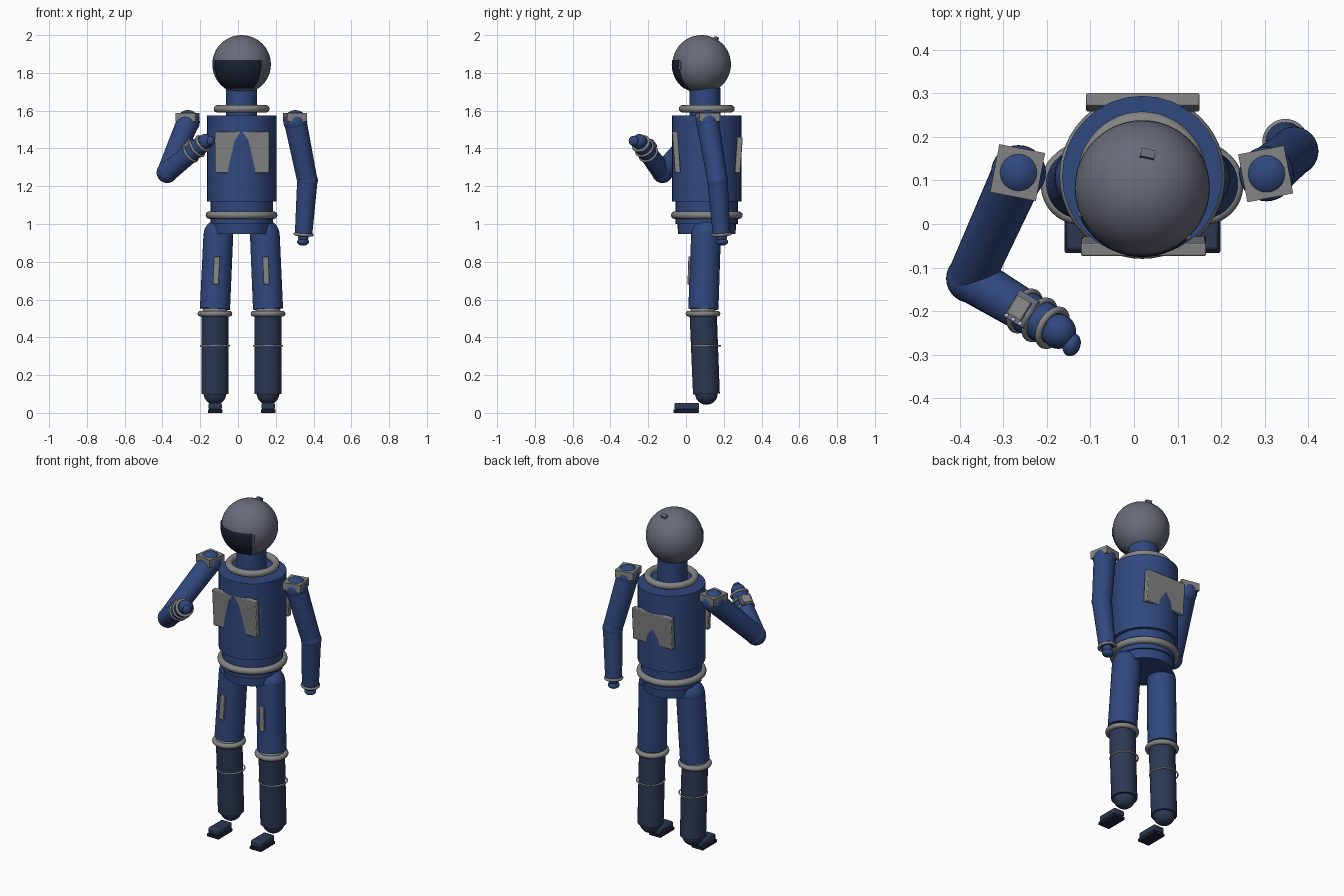
import bpy, bmesh, math
from mathutils import Vector, Euler

if "Cube" in bpy.data.objects:
    bpy.data.objects.remove(bpy.data.objects["Cube"])


def material(name, rgb):
    m = bpy.data.materials.new(name)
    m.diffuse_color = (*rgb, 1)
    m.use_nodes = True
    m.node_tree.nodes["Principled BSDF"].inputs["Base Color"].default_value = m.diffuse_color
    return m


SUIT = material("suit_blue", (0.03, 0.065, 0.21))
BOOT = material("boot_slate", (0.025, 0.04, 0.085))
SHELL = material("helmet_grey", (0.14, 0.15, 0.19))
METAL = material("metal_grey", (0.23, 0.23, 0.23))
DARK = material("visor_dark", (0.01, 0.016, 0.032))
LIGHT = material("light_grey", (0.6, 0.6, 0.6))


def finish(name, mat):
    o = bpy.context.object
    o.name = name
    o.data.materials.append(mat)
    bpy.ops.object.shade_smooth_by_angle(angle=math.radians(35))
    return o


def rod(name, a, b, r1, r2, mat):
    a, b = Vector(a), Vector(b)
    rot = (b - a).to_track_quat('Z', 'Y').to_euler()
    bpy.ops.mesh.primitive_cone_add(vertices=32, radius1=r1, radius2=r2, depth=(b - a).length,
                                    location=(a + b) / 2, rotation=rot)
    return finish(name, mat)


def ball(name, p, r, mat, scale=(1, 1, 1), seg=32, rot=(0, 0, 0)):
    bpy.ops.mesh.primitive_uv_sphere_add(segments=seg, ring_count=seg // 2, radius=r, location=p, rotation=rot)
    bpy.context.object.scale = scale
    return finish(name, mat)


def ring(name, p, big, small, mat, axis=(0, 0, 1)):
    rot = Vector(axis).to_track_quat('Z', 'Y').to_euler()
    bpy.ops.mesh.primitive_torus_add(major_segments=48, minor_segments=12, major_radius=big,
                                     minor_radius=small, location=p, rotation=rot)
    return finish(name, mat)


def box(name, p, size, mat, rot=(0, 0, 0), bevel=0.0):
    bpy.ops.mesh.primitive_cube_add(size=1, location=p, rotation=rot)
    o = bpy.context.object
    o.scale = size
    bpy.ops.object.transform_apply(location=False, rotation=False, scale=True)
    if bevel:
        m = o.modifiers.new("bevel", 'BEVEL')
        m.width, m.segments = bevel, 2
    return finish(name, mat)


rad = math.radians
CX, CY = 0.019, 0.11

# Torso, waist, pelvis and the rings around them
rod("torso", (CX, CY, 1.12), (CX, CY, 1.575), 0.184, 0.184, SUIT)
rod("waist", (CX, CY, 1.0), (CX, CY, 1.125), 0.165, 0.165, SUIT)
rod("pelvis", (CX, CY, 0.948), (CX, CY, 1.04), 0.152, 0.158, SUIT)
ring("belt_ring", (CX, CY, 1.047), 0.17, 0.02, METAL)
ring("collar_ring", (CX, CY, 1.61), 0.128, 0.02, METAL)
rod("neck", (CX, 0.1, 1.57), (CX, 0.1, 1.72), 0.082, 0.082, SUIT)

# Chest and back plates, half sunk into the torso
box("chest_plate", (0.022, -0.051, 1.38), (0.287, 0.03, 0.22), METAL, (rad(4), 0, 0), 0.004)
box("back_plate", (0.02, 0.279, 1.365), (0.26, 0.03, 0.19), METAL, (rad(-4), 0, 0), 0.004)

# Helmet turned slightly to the side
HEAD = Vector((0.019, 0.083, 1.845))
TURN = rad(-12)
ball("helmet", HEAD, 0.155, SHELL, seg=48)

# Visor: patch of a slightly larger sphere
bm = bmesh.new()
rows = []
for i in range(13):
    dz = 0.024 - 0.152 * i / 12
    r = math.sqrt(0.1585 ** 2 - dz ** 2)
    row = []
    for j in range(25):
        a = TURN + rad(-52 + 104 * j / 24)
        row.append(bm.verts.new((HEAD.x + r * math.sin(a), HEAD.y - r * math.cos(a), HEAD.z + dz)))
    rows.append(row)
for r0, r1 in zip(rows, rows[1:]):
    for j in range(24):
        bm.faces.new((r0[j], r1[j], r1[j + 1], r0[j + 1]))
me = bpy.data.meshes.new("visor")
bm.to_mesh(me)
bm.free()
visor = bpy.data.objects.new("visor", me)
bpy.context.collection.objects.link(visor)
sol = visor.modifiers.new("thickness", 'SOLIDIFY')
sol.thickness, sol.offset = 0.007, -1
bpy.ops.object.select_all(action='DESELECT')
bpy.context.view_layer.objects.active = visor
visor.select_set(True)
finish("visor", DARK)

# Visor hinges and the small block on the crown
for side, a in (("left", rad(43)), ("right", rad(-67))):
    p = HEAD + Vector((0.155 * math.sin(a), -0.155 * math.cos(a), -0.005))
    box("visor_hinge_" + side, p, (0.014, 0.01, 0.045), SHELL, (0, 0, a), 0.003)
box("crown_block", (0.031, 0.159, 1.98), (0.033, 0.02, 0.022), SHELL, (rad(-20), 0, TURN))

# Legs
for side, hx, kx in (("right", -0.104, -0.122), ("left", 0.142, 0.159)):
    hip, knee = Vector((hx, 0.106, 0.945)), Vector((kx, 0.092, 0.55))
    ball("hip_" + side, hip, 0.078, SUIT)
    rod("thigh_" + side, knee, hip, 0.08, 0.079, SUIT)
    box("thigh_strip_" + side, hip.lerp(knee, 0.485) + Vector((-0.002, -0.078, 0)), (0.032, 0.022, 0.148),
        METAL, (rad(-2), rad(2.5 if side == "right" else -2.5), 0), 0.003)
    ball("knee_" + side, (kx, 0.09, 0.52), 0.07, METAL)
    ring("knee_ring_" + side, (kx, 0.09, 0.525), 0.077, 0.015, METAL)
    rod("boot_" + side, (kx, 0.108, 0.1), (kx, 0.091, 0.525), 0.071, 0.072, BOOT)
    ring("boot_strap_" + side, (kx, 0.106, 0.355), 0.076, 0.004, LIGHT)
    ball("ankle_" + side, (kx, 0.108, 0.103), 0.06, BOOT)
    box("sole_" + side, (kx + 0.001, 0.001, 0.009), (0.076, 0.134, 0.018), DARK, bevel=0.003)
    box("foot_" + side, (kx + 0.001, 0.004, 0.035), (0.07, 0.13, 0.036), BOOT, bevel=0.008)

# Arms: shoulder, elbow and wrist points for each side
ARMS = {"right": ((-0.265, 0.118, 1.54), (-0.375, -0.125, 1.273), (-0.187, -0.238, 1.425), rad(-11)),
        "left": ((0.304, 0.115, 1.54), (0.367, 0.167, 1.23), (0.347, 0.188, 0.945), rad(11))}
for side, (sh, el, wr, spin) in ARMS.items():
    sh, el, wr = Vector(sh), Vector(el), Vector(wr)
    ball("shoulder_" + side, sh, 0.063, SUIT)
    box("shoulder_pad_" + side, sh + Vector((-0.002, 0, 0.024)), (0.107, 0.112, 0.045), METAL, (0, 0, spin))
    rod("upper_arm_" + side, sh, el, 0.06, 0.054, SUIT)
    ball("elbow_" + side, el, 0.056, SUIT)
    rod("forearm_" + side, el, wr, 0.054, 0.046, SUIT)
    d = (wr - el).normalized()
    ring("wrist_ring_" + side, wr, 0.045, 0.008, METAL, d)
    if side == "left":
        ball("hand_left", wr + d * 0.014, 0.028, SUIT)
        ball("fist_left", wr + d * 0.04, 0.032, SUIT, (1, 1, 0.62))

# Right hand, raised
d = (wr0 := Vector(ARMS["right"][2])) - (el0 := Vector(ARMS["right"][1]))
d.normalize()
ball("hand_right", wr0 + d * 0.02, 0.04, SUIT)
ball("thumb_right", (-0.143, -0.277, 1.44), 0.027, SUIT, (0.75, 1, 1), rot=(0, 0, rad(-20)))

# Wrist computer: rings, casing and buttons
for i, t in enumerate((0.66, 0.84)):
    ring("gauntlet_ring_%d" % i, el0.lerp(wr0, t), 0.049, 0.007, METAL, d)
q = d.to_track_quat('X', 'Z')
c = el0.lerp(wr0, 0.75) + q @ Vector((0, 0, 0.042))
box("wrist_casing", c, (0.06, 0.072, 0.026), SHELL, q.to_euler(), 0.003)
box("wrist_screen", c + q @ Vector((0, 0, 0.014)), (0.042, 0.046, 0.01), METAL, q.to_euler())
for i, (u, v) in enumerate(((-0.022, -0.03), (0.0, -0.03), (0.022, -0.03))):
    ball("button_%d" % i, c + q @ Vector((u, v, 0.014)), 0.005, LIGHT, seg=12)
